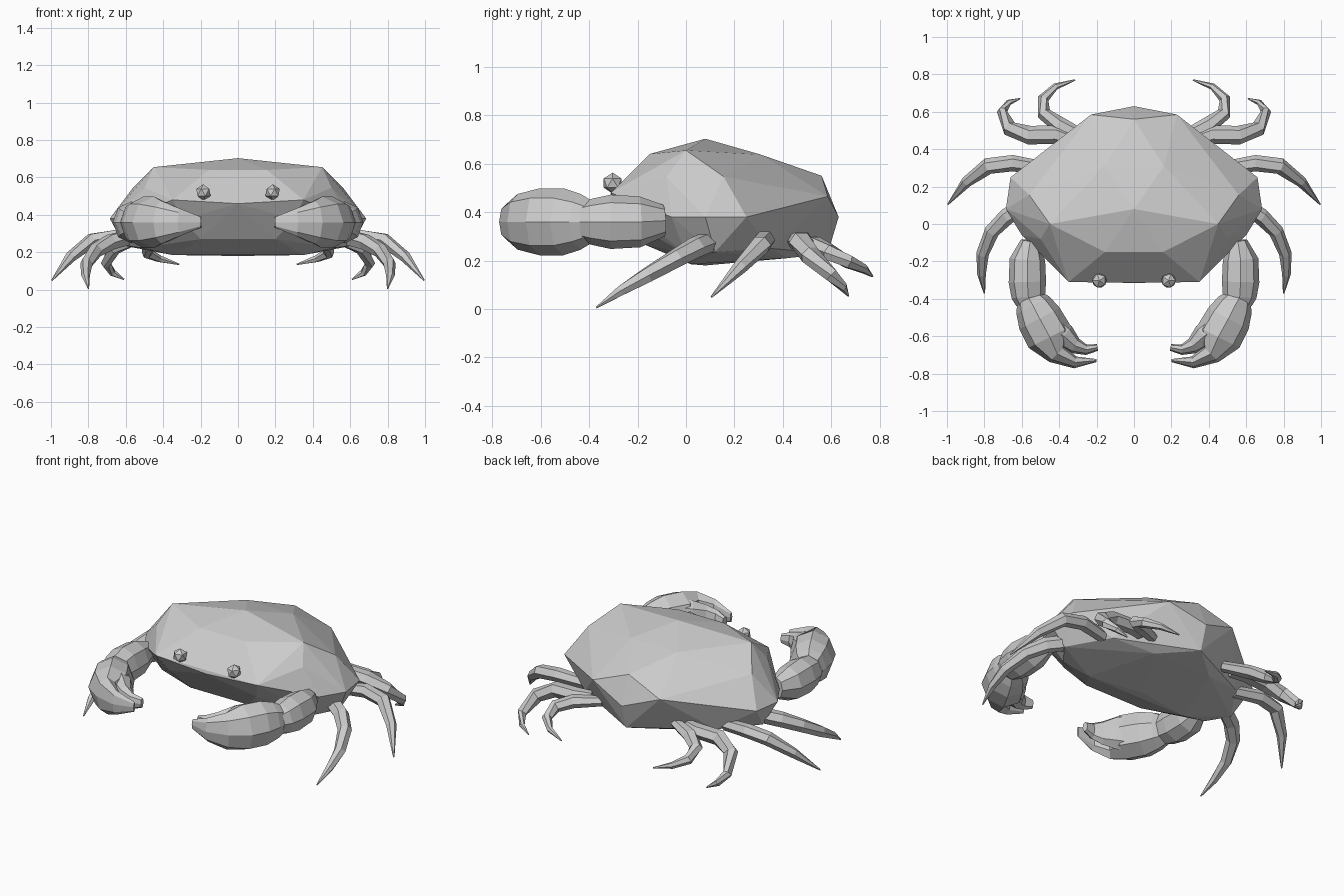
import bpy, bmesh
from math import cos, sin, pi
from mathutils import Vector


def finish(name, bm, mirror=False):
    bmesh.ops.recalc_face_normals(bm, faces=bm.faces)
    mesh = bpy.data.meshes.new(name)
    bm.to_mesh(mesh)
    bm.free()
    ob = bpy.data.objects.new(name, mesh)
    bpy.context.collection.objects.link(ob)
    if mirror:
        ob.modifiers.new("Mirror", 'MIRROR')
    return ob


def loft(name, path, sides):
    """Tapered tube through (x, y, z, half_width, half_height) rings, mirrored in x."""
    bm = bmesh.new()
    pts = [Vector(p[:3]) for p in path]
    rings = []
    for i, p in enumerate(path):
        tangent = (pts[min(i + 1, len(pts) - 1)] - pts[max(i - 1, 0)]).normalized()
        side = tangent.cross(Vector((0, 0, 1))).normalized()
        up = side.cross(tangent)
        angles = [2 * pi * k / sides for k in range(sides)]
        rings.append([bm.verts.new(pts[i] + side * cos(a) * p[3] + up * sin(a) * p[4])
                      for a in angles])
    for a, b in zip(rings, rings[1:]):
        for k in range(sides):
            j = (k + 1) % sides
            bm.faces.new((a[k], a[j], b[j], b[k]))
    bm.faces.new(rings[0])
    bm.faces.new(rings[-1])
    return finish(name, bm, True)


# Faceted shell: convex hull of a few mirrored corner points
half_shell = [
    (0, .08, .703), (.45, 0, .655), (.155, -.15, .64), (.16, .31, .637),
    (0, .56, .55), (.56, .155, .547), (.5, -.08, .545),
    (0, .63, .38), (.23, .585, .465), (.66, .25, .38), (.685, .08, .38), (.6, -.06, .38),
    (.35, -.31, .48), (0, -.315, .46), (.3, -.25, .375),
    (0, .08, .18), (.35, .02, .185), (.2, -.18, .27), (.2, .42, .21), (0, .585, .23),
    (.61, .12, .235), (.52, 0, .225), (.45, .35, .25)]
bm = bmesh.new()
for x, y, z in half_shell:
    for s in ((1, -1) if x else (1,)):
        bm.verts.new((s * x, y, z))
bmesh.ops.convex_hull(bm, input=bm.verts)
bmesh.ops.delete(bm, geom=[v for v in bm.verts if not v.link_faces], context='VERTS')
finish("shell", bm)

# Eyes
bm = bmesh.new()
bmesh.ops.create_icosphere(bm, subdivisions=1, radius=.043)
bmesh.ops.translate(bm, verts=bm.verts, vec=(.185, -.303, .52))
finish("eyes", bm, True)

# Claw arms, palms with fixed finger, and movable fingers
loft("claw_arms", [(.555, -.09, .365, .05, .065), (.57, -.19, .36, .095, .105),
                   (.57, -.31, .36, .1, .112), (.565, -.39, .36, .09, .095),
                   (.56, -.43, .36, .07, .08)], 8)
loft("claw_palms", [(.57, -.385, .36, .065, .085), (.54, -.435, .36, .1, .115),
                    (.505, -.505, .36, .122, .138), (.45, -.605, .36, .127, .138),
                    (.41, -.695, .36, .06, .115), (.315, -.74, .36, .032, .075),
                    (.2, -.73, .36, .008, .03)], 8)
loft("claw_fingers", [(.44, -.55, .36, .07, .12), (.375, -.6, .36, .068, .105),
                      (.315, -.652, .36, .044, .075), (.255, -.672, .36, .028, .05),
                      (.195, -.66, .36, .018, .03)], 8)

# Walking legs, front to back
legs = {
    "front_legs": [(.58, .1, .28, .045, .045), (.68, .04, .255, .045, .045),
                   (.76, -.04, .21, .04, .04), (.81, -.16, .14, .034, .034),
                   (.815, -.27, .075, .023, .023), (.8, -.37, .006, .004, .004)],
    "middle_legs": [(.48, .3, .27, .035, .035), (.65, .325, .285, .044, .04),
                    (.78, .31, .265, .044, .04), (.895, .225, .175, .03, .03),
                    (.995, .105, .05, .004, .004)],
    "rear_outer_legs": [(.33, .45, .28, .035, .035), (.42, .478, .28, .05, .042),
                        (.56, .475, .275, .05, .045),
                        (.665, .51, .225, .042, .042), (.705, .6, .14, .028, .032),
                        (.67, .65, .09, .016, .02), (.61, .67, .055, .004, .004)],
    "rear_inner_legs": [(.25, .46, .28, .03, .03), (.4, .53, .265, .045, .038),
                        (.482, .59, .235, .038, .036), (.485, .67, .195, .03, .03),
                        (.42, .735, .165, .018, .02), (.315, .77, .135, .004, .004)],
}
for name, path in legs.items():
    loft(name, path, 6)
